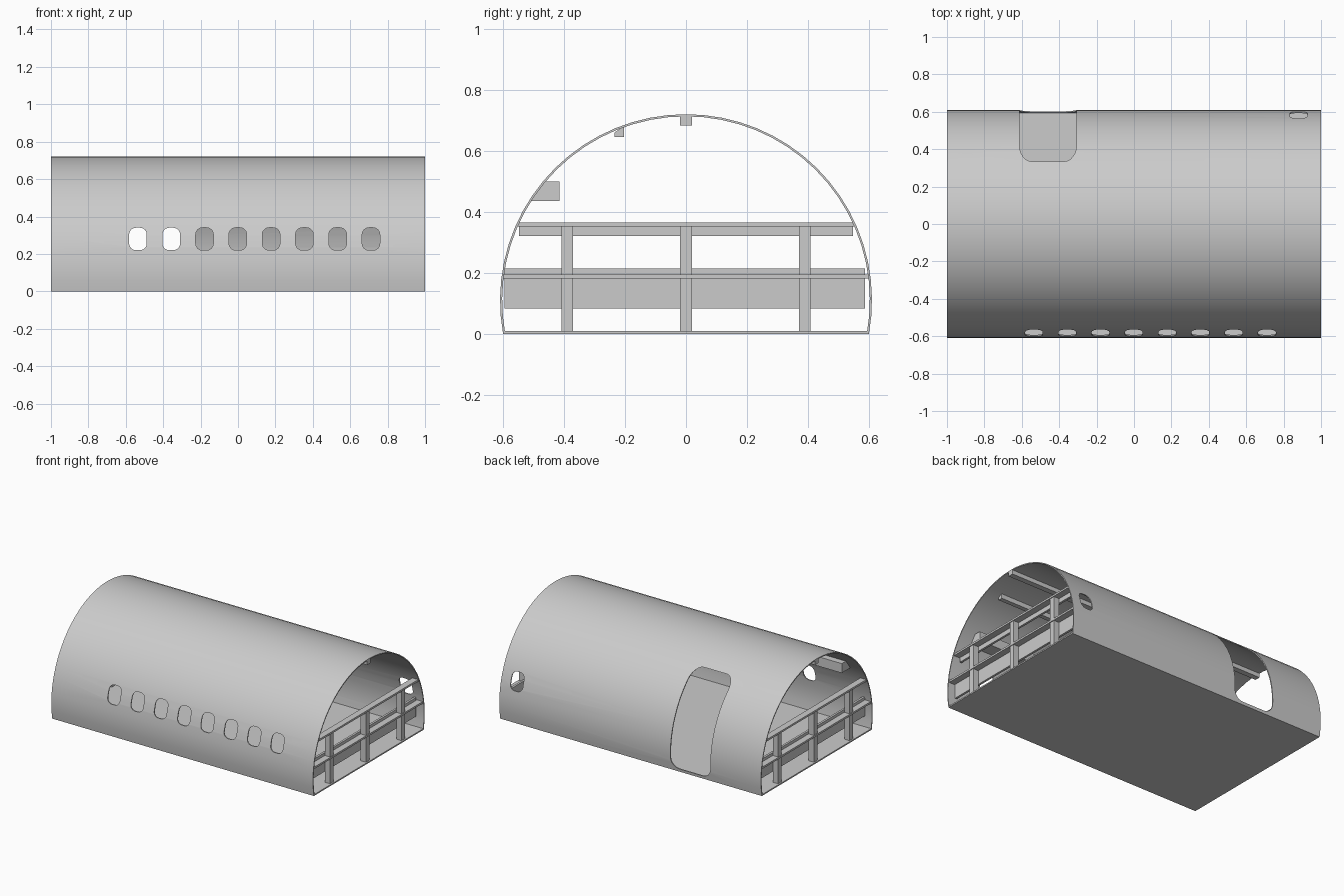
import bpy, math
from math import sin, cos, pi

old = bpy.data.objects.get("Cube")
if old:
    bpy.data.objects.remove(old, do_unlink=True)

R, CZ, T = 0.61, 0.11, 0.007      # hull radius, centre height, skin thickness

grey = bpy.data.materials.new("light grey")
grey.use_nodes = True
colour = (0.6, 0.6, 0.6, 1)
grey.diffuse_color = colour
grey.node_tree.nodes["Principled BSDF"].inputs["Base Color"].default_value = colour


def prism(name, profile, axis, lo, hi):
    """Extrude a 2D profile: (y, z) along x, or (x, z) along y."""
    n = len(profile)
    place = (lambda a, b, t: (t, a, b)) if axis == "x" else (lambda a, b, t: (a, t, b))
    verts = [place(a, b, t) for t in (lo, hi) for a, b in profile]
    faces = [(i, (i + 1) % n, n + (i + 1) % n, n + i) for i in range(n)]
    faces += [tuple(reversed(range(n))), tuple(range(n, 2 * n))]
    mesh = bpy.data.meshes.new(name)
    mesh.from_pydata(verts, [], faces)
    mesh.materials.append(grey)
    ob = bpy.data.objects.new(name, mesh)
    bpy.context.collection.objects.link(ob)
    activate(ob)
    bpy.ops.object.mode_set(mode="EDIT")
    bpy.ops.mesh.select_all(action="SELECT")
    bpy.ops.mesh.normals_make_consistent(inside=False)
    bpy.ops.object.mode_set(mode="OBJECT")
    return ob


def activate(ob):
    bpy.ops.object.select_all(action="DESELECT")
    ob.select_set(True)
    bpy.context.view_layer.objects.active = ob


def box(name, x, y, z):
    return prism(name, [(y[0], z[0]), (y[1], z[0]), (y[1], z[1]), (y[0], z[1])], "x", *x)


def rounded(cx, cz, w, h, r, steps=6):
    """Rounded rectangle outline."""
    pts = []
    for k, (sx, sz) in enumerate([(1, 1), (-1, 1), (-1, -1), (1, -1)]):
        for i in range(steps + 1):
            a = (k + i / steps) * pi / 2
            pts.append((cx + sx * (w / 2 - r) + r * cos(a),
                        cz + sz * (h / 2 - r) + r * sin(a)))
    return pts


def arc(radius, steps=36):
    start = -math.asin(CZ / radius)
    sweep = pi - 2 * start
    return [(radius * cos(start + sweep * i / steps), CZ + radius * sin(start + sweep * i / steps))
            for i in range(steps + 1)]


# Curved hull skin
hull = prism("hull_skin", arc(R) + arc(R - T)[::-1], "x", -1, 1)

# Openings: front window row, one rear window, rear doorway
cutters = [prism("window_cutter", rounded(-0.535 + 0.178 * i, 0.28, 0.094, 0.12, 0.036),
                 "y", -0.8, -0.3) for i in range(8)]
cutters.append(prism("rear_window_cutter", rounded(0.88, 0.28, 0.094, 0.12, 0.036), "y", 0.3, 0.8))
cutters.append(prism("door_cutter", rounded(-0.46, 0.32, 0.305, 0.6, 0.065), "y", 0.15, 0.8))
for cutter in cutters:
    cutter.hide_render = True
    activate(hull)
    mod = hull.modifiers.new("opening", "BOOLEAN")
    mod.operation = "DIFFERENCE"
    mod.solver = "EXACT"
    mod.object = cutter
    bpy.ops.object.modifier_apply(modifier=mod.name)
    bpy.data.objects.remove(cutter, do_unlink=True)
activate(hull)
bpy.ops.object.shade_smooth_by_angle(angle=math.radians(30))

# Floor and overhead parts
box("floor", (-1, 1), (-0.6, 0.6), (0, 0.009))
box("ridge_beam", (-1, 1), (-0.019, 0.019), (0.683, 0.716))
prism("ceiling_rail", [(-0.235, 0.66), (-0.235, 0.645), (-0.204, 0.645), (-0.204, 0.68)],
      "x", -0.9, 0.9)
prism("overhead_bin", [(-0.515, 0.435), (-0.415, 0.435), (-0.415, 0.5), (-0.466, 0.5)],
      "x", -0.9, 0.9)

# Railing across each open end
for side, s in (("left", 1), ("right", -1)):
    def span(a, b):
        return tuple(sorted((s * a, s * b)))
    for i, y in enumerate((-0.39, 0, 0.39)):
        box(f"{side}_post_{i + 1}", span(0.95, 0.99), (y - 0.019, y + 0.019), (0.009, 0.352))
    box(f"{side}_middle_rail", span(0.95, 0.995), (-0.6, 0.6), (0.181, 0.194))
    box(f"{side}_top_rail", span(0.95, 0.995), (-0.553, 0.553), (0.352, 0.365))
    box(f"{side}_low_panel", span(0.935, 0.95), (-0.595, 0.587), (0.083, 0.214))
    box(f"{side}_upper_beam", span(0.935, 0.95), (-0.548, 0.548), (0.32, 0.352))
